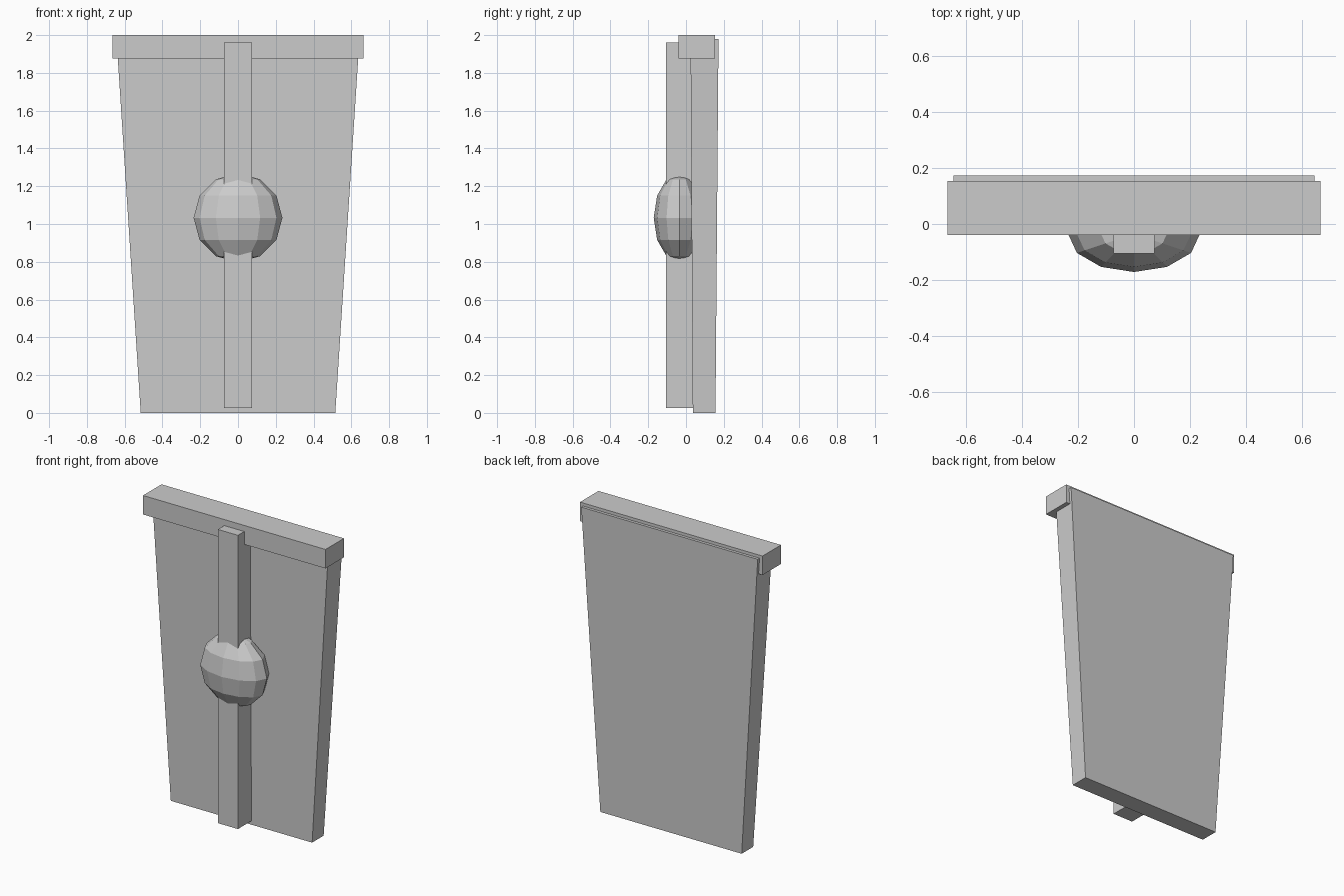
import bpy
import bmesh
from mathutils import Matrix

cube = bpy.data.objects.get("Cube")
if cube:
    bpy.data.objects.remove(cube, do_unlink=True)

# Single grey finish
grey = bpy.data.materials.new("light_grey")
grey.use_nodes = True
colour = (0.6, 0.6, 0.6, 1)
grey.diffuse_color = colour
grey.node_tree.nodes["Principled BSDF"].inputs["Base Color"].default_value = colour


def finish(name, bm):
    bmesh.ops.recalc_face_normals(bm, faces=bm.faces)
    mesh = bpy.data.meshes.new(name)
    bm.to_mesh(mesh)
    bm.free()
    mesh.materials.append(grey)
    obj = bpy.data.objects.new(name, mesh)
    bpy.context.collection.objects.link(obj)
    return obj


def tapered_box(name, bottom, top):
    """Box between two levels, each given as (half width, front y, back y, z)."""
    bm = bmesh.new()
    bmesh.ops.create_cube(bm, size=2)
    for v in bm.verts:
        half, front, back, z = top if v.co.z > 0 else bottom
        v.co = (half * v.co.x, back if v.co.y > 0 else front, z)
    return finish(name, bm)


# Tapered slab, thicker and wider towards the top
tapered_box("panel", (0.515, 0.036, 0.156, 0), (0.643, 0.024, 0.172, 1.98))

# Rail across the top
tapered_box("top_rail", (0.665, -0.039, 0.153, 1.875), (0.665, -0.039, 0.153, 2))

# Upright bar on the front
tapered_box("front_bar", (0.073, -0.105, 0.04, 0.025), (0.073, -0.105, 0.04, 1.96))

# Faceted, flattened boss in the middle of the bar
bm = bmesh.new()
bmesh.ops.create_uvsphere(bm, u_segments=12, v_segments=6, radius=1)
bmesh.ops.transform(
    bm, verts=bm.verts,
    matrix=Matrix.Translation((0, -0.035, 1.033)) @ Matrix.Diagonal((0.235, 0.136, 0.235, 1)))
finish("round_boss", bm)
